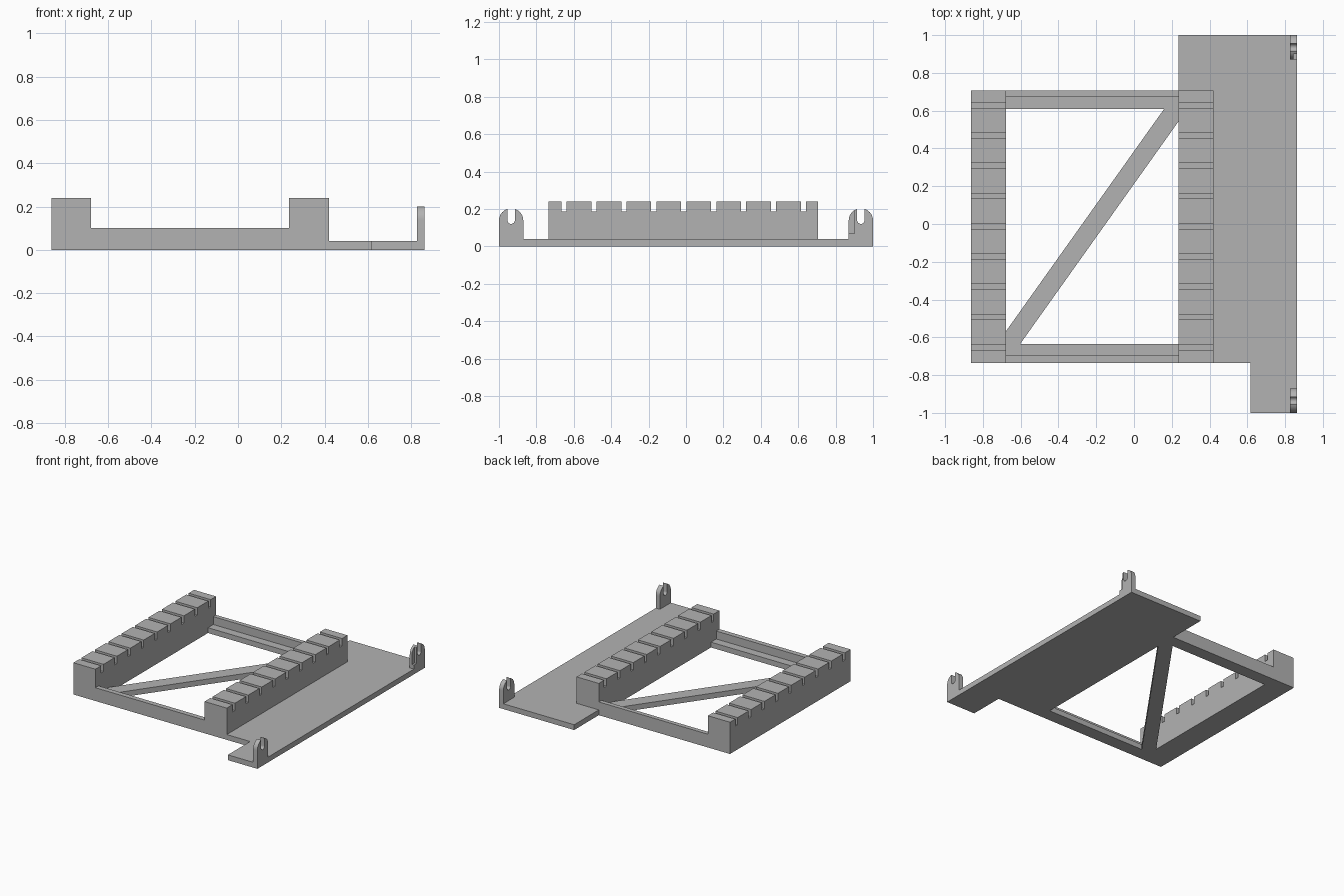
import bpy, bmesh
from math import cos, sin, acos, pi, sqrt, radians

cube = bpy.data.objects.get("Cube")
if cube:
    bpy.data.objects.remove(cube, do_unlink=True)

GREY = (0.45, 0.45, 0.45, 1)
mat = bpy.data.materials.new("plain grey")
mat.use_nodes = True
mat.diffuse_color = GREY
mat.node_tree.nodes["Principled BSDF"].inputs["Base Color"].default_value = GREY


def prism(name, outline, axis, lo, hi, smooth=False):
    """Extrude a 2D outline along x (outline in y,z) or z (outline in x,y)."""
    place = (lambda a, b: (lo, a, b)) if axis == "x" else (lambda a, b: (a, b, lo))
    shift = (hi - lo, 0, 0) if axis == "x" else (0, 0, hi - lo)
    bm = bmesh.new()
    face = bm.faces.new([bm.verts.new(place(a, b)) for a, b in outline])
    ext = bmesh.ops.extrude_face_region(bm, geom=[face], use_keep_orig=True)
    verts = [v for v in ext["geom"] if isinstance(v, bmesh.types.BMVert)]
    bmesh.ops.translate(bm, verts=verts, vec=shift)
    bmesh.ops.recalc_face_normals(bm, faces=bm.faces)
    mesh = bpy.data.meshes.new(name)
    bm.to_mesh(mesh)
    bm.free()
    mesh.materials.append(mat)
    obj = bpy.data.objects.new(name, mesh)
    bpy.context.collection.objects.link(obj)
    if smooth:
        bpy.ops.object.select_all(action="DESELECT")
        obj.select_set(True)
        bpy.context.view_layer.objects.active = obj
        bpy.ops.object.shade_smooth_by_angle(angle=radians(30))
    return obj


LEFT, RIGHT = 0.862, -0.862
IN_R, IN_L, RAIL_L = -0.678, 0.235, 0.421
FRONT, BACK = -0.735, 0.706
BASE, WALL, TOP = 0.04, 0.10, 0.24

# Flat side plate with a narrow front tab
prism("side_plate", [(IN_L, 1), (IN_L, FRONT), (0.616, FRONT), (0.616, -1),
                     (LEFT, -1), (LEFT, 1)], "z", 0, BASE)


# Slotted rails
def rail(name, x0, x1, bottom):
    pts = [(BACK, bottom), (FRONT, bottom), (FRONT, TOP)]
    for i in range(9):
        y = -0.652 + 0.16 * i
        a, b = y - 0.014, y + 0.014
        pts += [(a, TOP), (a, 0.185), (b, 0.185), (b, TOP)]
    prism(name, pts + [(BACK, TOP)], "x", x0, x1)


rail("right_rail", RIGHT, IN_R, 0)
rail("left_rail", IN_L, RAIL_L, BASE)

# Stepped cross bars, tall on the outside and low on the inside
for name, outer, step, inner in (("front_bar", FRONT, -0.697, -0.634),
                                 ("back_bar", BACK, 0.673, 0.61)):
    prism(name, [(outer, 0), (outer, WALL), (step, WALL), (step, BASE),
                 (inner, BASE), (inner, 0)], "x", IN_R, IN_L)

# Diagonal brace
prism("diagonal_brace", [(IN_R, -0.568), (IN_R, -0.634), (-0.602, -0.634),
                         (IN_L, 0.542), (IN_L, 0.61), (0.16, 0.61)], "z", 0, BASE)


# Round-topped lugs with an open slot
def lug(name, cy, x0, x1, notch=None):
    r, s, cz, sz = 0.065, 0.02, 0.138, 0.14
    half = acos(s / r)
    steps = 10
    right = [(r * cos(half * i / steps), cz + r * sin(half * i / steps))
             for i in range(steps + 1)]
    left = [(-u, z) for u, z in reversed(right)]
    slot = [(s * cos(t), sz - s * sin(t)) for t in
            [pi * i / 12 for i in range(13)]]
    if notch is None:
        left += [(-r, BASE)]
    else:
        left = [p for p in left if p[0] > notch]
        left += [(notch, cz + sqrt(r * r - notch * notch)), (notch, 0.07),
                 (-r, 0.07), (-r, BASE)]
    pts = [(r, BASE)] + right + slot + left
    prism(name, [(cy + u, z) for u, z in pts], "x", x0, x1, smooth=True)


lug("front_lug", -0.935, 0.827, LEFT)
lug("back_lug_inner", 0.935, 0.827, 0.845)
lug("back_lug_outer", 0.935, 0.845, LEFT, notch=-0.035)
